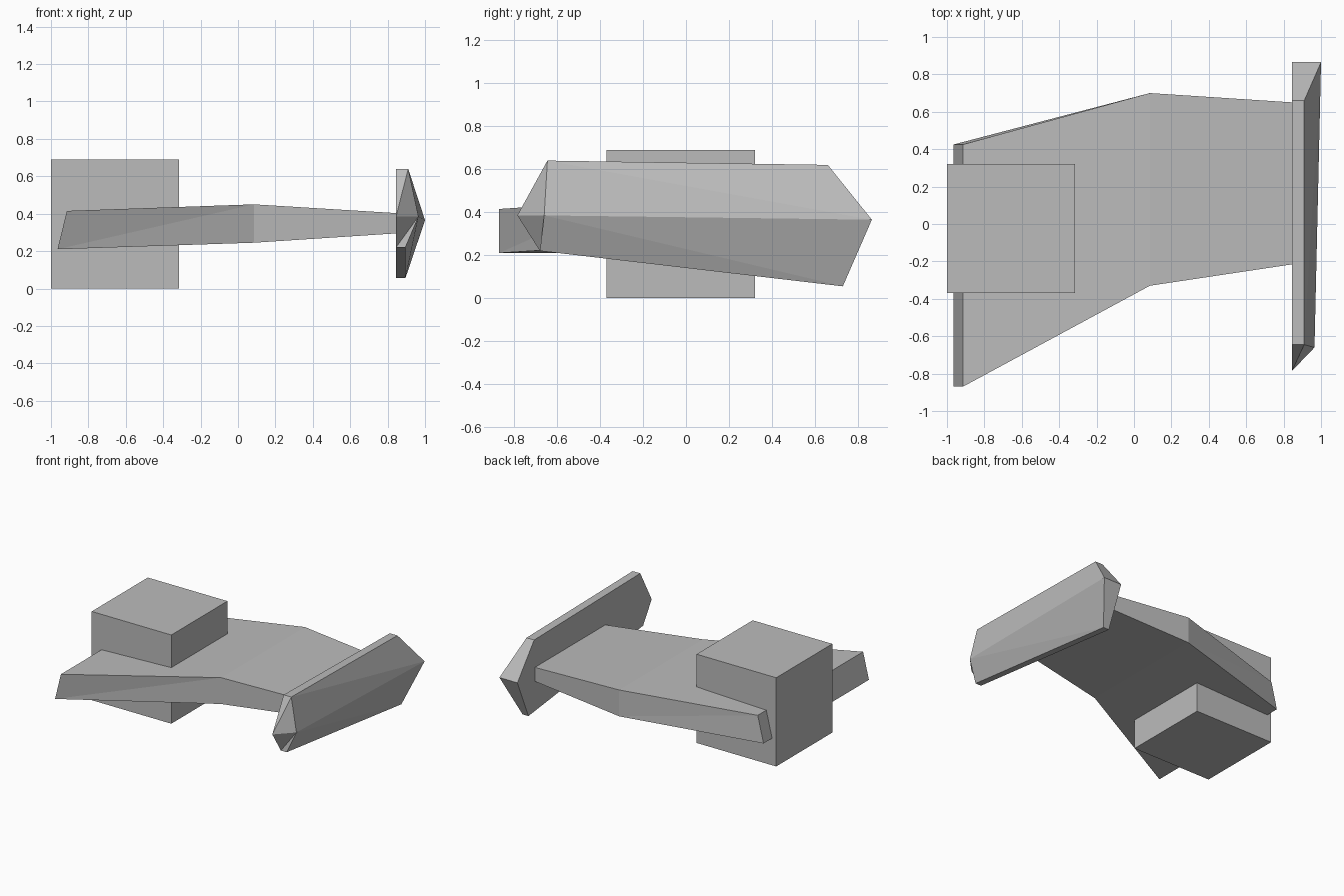
import bpy
import bmesh

cube = bpy.data.objects.get("Cube")
if cube:
    bpy.data.objects.remove(cube, do_unlink=True)

GREY = (0.5, 0.5, 0.5, 1.0)
grey = bpy.data.materials.new("plain grey")
grey.use_nodes = True
grey.diffuse_color = GREY
grey.node_tree.nodes["Principled BSDF"].inputs["Base Color"].default_value = GREY


def loft(name, rings):
    """Join matching rings of points with flat sides and cap both ends."""
    bm = bmesh.new()
    loops = [[bm.verts.new(p) for p in ring] for ring in rings]
    for a, b in zip(loops, loops[1:]):
        for i in range(len(a)):
            j = (i + 1) % len(a)
            # Split along one diagonal, so twisted sides stay crisp
            bm.faces.new((a[i], a[j], b[j]))
            bm.faces.new((a[i], b[j], b[i]))
    bm.faces.new(loops[0])
    bm.faces.new(loops[-1])
    bmesh.ops.recalc_face_normals(bm, faces=bm.faces)
    mesh = bpy.data.meshes.new(name)
    bm.to_mesh(mesh)
    bm.free()
    mesh.materials.append(grey)
    obj = bpy.data.objects.new(name, mesh)
    bpy.context.collection.objects.link(obj)
    return obj


def wing_ring(x_low, x_high, front, back, low, high):
    return [(x_low, front, low), (x_high, front, high),
            (x_high, back, high), (x_low, back, low)]


# Square body block
def square(z):
    return [(x, y, z) for x, y in
            ((-1, -0.37), (-0.315, -0.37), (-0.315, 0.32), (-1, 0.32))]


loft("body_block", [square(0), square(0.69)])

# Tapering wing with a slanted root and a kink near the middle
loft("wing", [
    wing_ring(-0.965, -0.915, -0.87, 0.425, 0.21, 0.415),
    wing_ring(0.085, 0.085, -0.33, 0.70, 0.245, 0.45),
    wing_ring(0.85, 0.85, -0.215, 0.65, 0.295, 0.403),
])

# Wingtip plate: flat inside, ridged outside
# Each corner: inner y, outer y, z, outer x
corners = [
    (-0.645, -0.645, 0.64, 0.91),
    (0.66, 0.66, 0.62, 0.91),
    (0.865, 0.865, 0.365, 1.0),
    (0.73, 0.73, 0.055, 0.895),
    (-0.68, -0.68, 0.22, 0.895),
    (-0.785, -0.66, 0.385, 0.965),
]
inner = [(0.845, yi, z) for yi, yo, z, x in corners]
outer = [(x, yo, z) for yi, yo, z, x in corners]
plate = loft("wingtip_plate", [inner, outer])

# Replace the outer cap with two bands that meet at the ridge
bm = bmesh.new()
bm.from_mesh(plate.data)
bm.verts.ensure_lookup_table()
top_front, top_back, mid_back, low_back, low_front, mid_front = bm.verts[6:12]
cap = [f for f in bm.faces if len(f.verts) == 6 and top_front in f.verts]
bmesh.ops.delete(bm, geom=cap, context="FACES_ONLY")
for tri in ((top_front, mid_back, top_back), (top_front, mid_front, mid_back),
            (mid_front, low_back, mid_back), (mid_front, low_front, low_back)):
    bm.faces.new(tri)
bmesh.ops.recalc_face_normals(bm, faces=bm.faces)
bm.to_mesh(plate.data)
bm.free()
